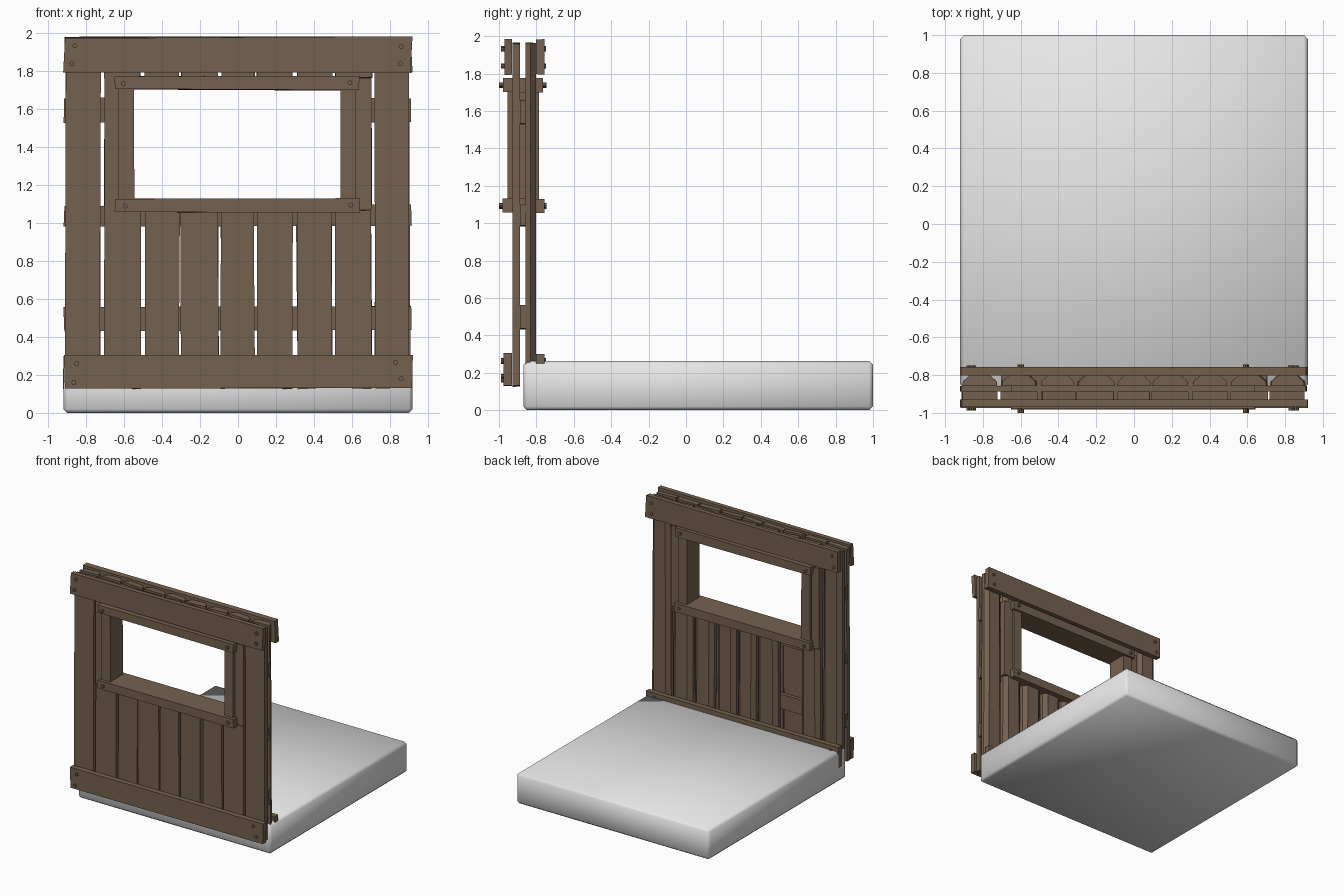
import bpy, bmesh, math, random
from mathutils import Matrix, Vector

if "Cube" in bpy.data.objects:
    bpy.data.objects.remove(bpy.data.objects["Cube"])

random.seed(4)

def mat(name, c):
    m = bpy.data.materials.new(name)
    m.diffuse_color = (*c, 1)
    m.use_nodes = True
    m.node_tree.nodes["Principled BSDF"].inputs["Base Color"].default_value = m.diffuse_color
    return m

WOOD = mat("weathered_wood", (0.175, 0.120, 0.078))
STONE = mat("pale_stone", (0.80, 0.80, 0.80))

def finish(name, bm, material):
    bmesh.ops.recalc_face_normals(bm, faces=bm.faces)
    me = bpy.data.meshes.new(name)
    bm.to_mesh(me)
    bm.free()
    me.materials.append(material)
    ob = bpy.data.objects.new(name, me)
    bpy.context.collection.objects.link(ob)
    return ob

def board(name, x, y, z, jitter=0.004, domed=False):
    """Hand-cut board; a domed one has its +y side narrowed like a slab of log."""
    (x0, x1), (y0, y1), (z0, z1) = x, y, z
    if domed:
        w, d = x1 - x0, y1 - y0
        prof = [(x0, y0), (x1, y0), (x1 - 0.02 * w, y0 + 0.45 * d),
                (x1 - 0.2 * w, y1), (x0 + 0.2 * w, y1), (x0 + 0.02 * w, y0 + 0.45 * d)]
    else:
        prof = [(x0, y0), (x1, y0), (x1, y1), (x0, y1)]
    bm = bmesh.new()
    rings = []
    for zz in (z0, z1):
        dx0, dx1, dz = (random.uniform(-jitter, jitter) for _ in range(3))
        ring = []
        for px, py in prof:
            left = px < (x0 + x1) / 2
            tilt = random.uniform(-jitter, jitter) * 0.4
            ring.append(bm.verts.new((px + (dx0 if left else dx1), py,
                                      zz + (dz if left else -dz) + tilt)))
        rings.append(ring)
    n = len(prof)
    bm.faces.new(rings[0])
    bm.faces.new(rings[1])
    for i in range(n):
        j = (i + 1) % n
        bm.faces.new((rings[0][i], rings[0][j], rings[1][j], rings[1][i]))
    return finish(name, bm, WOOD)

def pegs(name, points, y0, y1):
    bm = bmesh.new()
    for x, z in points:
        m = Matrix.Translation((x, (y0 + y1) / 2, z)) @ Matrix.Rotation(math.pi / 2, 4, 'X')
        bmesh.ops.create_cone(bm, cap_ends=True, segments=8, radius1=0.013,
                              radius2=0.013, depth=abs(y1 - y0), matrix=m)
    return finish(name, bm, WOOD)

# floor slab: softly bevelled and fully smooth shaded
bm = bmesh.new()
bmesh.ops.create_cube(bm, size=1)
for v in bm.verts:
    v.co = Vector((v.co.x * 1.84, v.co.y * 1.87 + 0.065, (v.co.z + 0.5) * 0.262))
bmesh.ops.bevel(bm, geom=bm.edges[:], offset=0.02, segments=1, affect='EDGES')
for f in bm.faces:
    f.smooth = True
finish("floor_slab", bm, STONE)

# plank spans shared by both wall skins
SPANS = [(-0.91, -0.725), (-0.705, -0.515), (-0.49, -0.31), (-0.30, -0.105), (-0.09, 0.085),
         (0.097, 0.285), (0.31, 0.495), (0.51, 0.705), (0.722, 0.905)]
BOT, TOP, SILL, HEAD = 0.13, 1.96, 1.07, 1.765

def skin(prefix, y, domed, missing=()):
    for i, s in enumerate(SPANS):
        if i in (0, 8):
            board(f"{prefix}_plank_{i}", s, y, (BOT, TOP), 0.005, domed)
            continue
        if i not in missing:
            board(f"{prefix}_plank_low_{i}", s, y, (BOT, SILL), 0.005, domed)
        board(f"{prefix}_plank_high_{i}", s, y, (HEAD, TOP), 0.005, domed)
        if i == 1:
            board(f"{prefix}_plank_left_of_window", (s[0], -0.61), y, (SILL, HEAD), 0.002)
        if i == 7:
            board(f"{prefix}_plank_right_of_window", (0.605, s[1]), y, (SILL, HEAD), 0.002)

skin("front", (-0.928, -0.887), False)
skin("back", (-0.857, -0.803), True, missing=(2,))

# hidden rails between the skins
for k, (z0, z1) in enumerate(((0.435, 0.56), (0.985, 1.095))):
    board(f"rail_{k}", (-0.918, 0.912), (-0.887, -0.857), (z0, z1))
board("rail_upper_left", (-0.918, -0.62), (-0.887, -0.857), (1.53, 1.66))
board("rail_upper_right", (0.61, 0.912), (-0.887, -0.857), (1.53, 1.66))

# long trims at top and bottom
board("front_top_trim", (-0.92, 0.912), (-0.97, -0.93), (1.795, 1.98), 0.009)
board("front_bottom_trim", (-0.915, 0.92), (-0.975, -0.93), (0.13, 0.305))
board("back_top_trim", (-0.92, 0.915), (-0.803, -0.757), (1.80, 1.98), 0.009)
board("back_bottom_trim", (-0.92, 0.915), (-0.803, -0.757), (0.13, 0.30))

# window frame running through the wall
board("window_head", (-0.65, 0.64), (-0.978, -0.765), (1.703, 1.775))
board("window_sill", (-0.65, 0.643), (-0.982, -0.757), (1.058, 1.13))
board("window_jamb_left", (-0.63, -0.55), (-0.955, -0.785), (1.12, 1.71))
board("window_jamb_right", (0.54, 0.62), (-0.955, -0.785), (1.12, 1.71))

# wooden pegs on both sides
TRIM = [(-0.86, 1.935), (-0.875, 1.84), (0.86, 1.93), (0.855, 1.84)]
LOW = [(-0.85, 0.26), (-0.865, 0.16), (0.83, 0.265), (0.86, 0.18)]
WIN = [(-0.605, 1.735), (0.59, 1.74), (-0.595, 1.09), (0.595, 1.095)]
pegs("front_trim_pegs", TRIM + LOW, -0.988, -0.95)
pegs("back_trim_pegs", TRIM + [LOW[0], LOW[2]], -0.78, -0.748)
pegs("front_window_pegs", WIN, -1.0, -0.96)
pegs("back_window_pegs", WIN, -0.78, -0.745)
